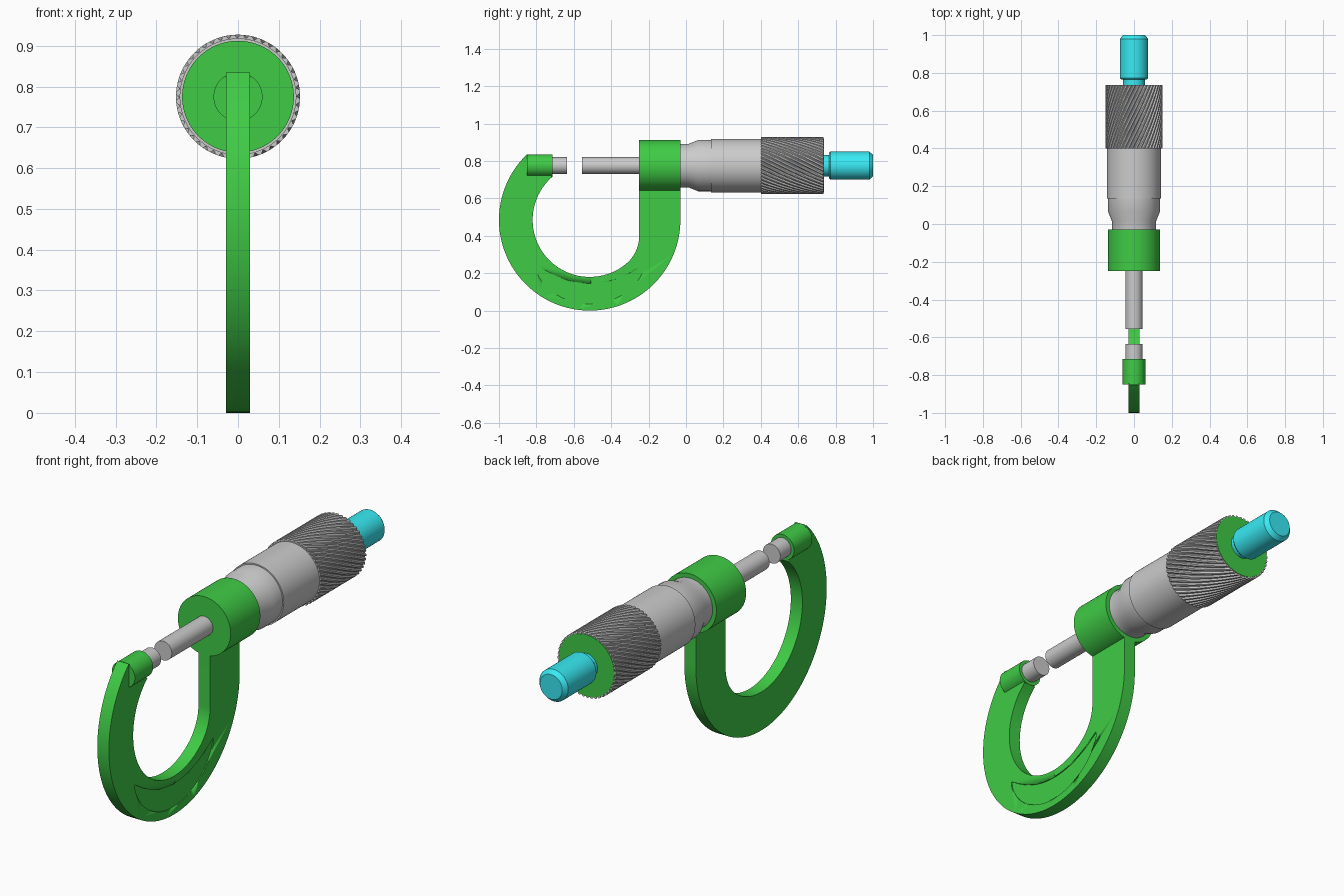
import bpy, bmesh
from math import sin, cos, pi, radians

if "Cube" in bpy.data.objects:
    bpy.data.objects.remove(bpy.data.objects["Cube"])

AXIS_Z = 0.775          # height of the measuring axis
CY, CZ = -0.515, 0.485  # centre of the bow


def material(name, rgb):
    m = bpy.data.materials.new(name)
    m.diffuse_color = (*rgb, 1)
    m.use_nodes = True
    m.node_tree.nodes["Principled BSDF"].inputs["Base Color"].default_value = m.diffuse_color
    return m


GREEN = material("green", (0.05, 0.6, 0.06))
CYAN = material("cyan", (0.04, 0.82, 0.9))


def finish(name, bm, mat=None, angle=30):
    bmesh.ops.recalc_face_normals(bm, faces=bm.faces)
    mesh = bpy.data.meshes.new(name)
    bm.to_mesh(mesh)
    bm.free()
    ob = bpy.data.objects.new(name, mesh)
    bpy.context.collection.objects.link(ob)
    if mat:
        mesh.materials.append(mat)
    bpy.ops.object.select_all(action='DESELECT')
    ob.select_set(True)
    bpy.context.view_layer.objects.active = ob
    bpy.ops.object.shade_smooth_by_angle(angle=radians(angle))
    return ob


def skin(name, rings, mat=None, angle=30):
    """Join rings of points into a closed tube with end caps."""
    bm = bmesh.new()
    rings = [[bm.verts.new(p) for p in ring] for ring in rings]
    n = len(rings[0])
    for a, b in zip(rings, rings[1:]):
        for i in range(n):
            j = (i + 1) % n
            bm.faces.new((a[i], a[j], b[j], b[i]))
    bm.faces.new(rings[0])
    bm.faces.new(rings[-1])
    return finish(name, bm, mat, angle)


def turned(name, profile, mat=None, n=96):
    """Turned part on the measuring axis from (y, radius) pairs."""
    return skin(name, [[(r * sin(2 * pi * i / n), y, AXIS_Z + r * cos(2 * pi * i / n))
                        for i in range(n)] for y, r in profile], mat)


def plate(name, outline, x0, x1, mat=None):
    return skin(name, [[(x, y, z) for y, z in outline] for x in (x0, x1)], mat)


def arc(cy, cz, r, a0, a1, n):
    return [(cy + r * cos(radians(a0 + (a1 - a0) * i / n)),
             cz + r * sin(radians(a0 + (a1 - a0) * i / n))) for i in range(n + 1)]


# C-shaped bow with straight leg under the hub
outline = arc(CY, CZ, 0.485, 134, 360, 72)
outline += [(-0.03, 0.7), (-0.25, 0.7)]
outline += arc(-0.445, 0.40, 0.195, 360, 309.5, 16)
outline += arc(CY, CZ, 0.305, 309.5, 131, 56)[1:]
frame = plate("frame", outline, -0.03, 0.03, GREEN)

# shallow crescent recess on the right face
N = 40
crescent = []
for side, depth in ((1, 0.075), (-1, 0.035)):
    for i in range(N):
        t = -1 + 2 * i / N
        a = radians(270 + 51 * t * side)
        r = 0.375 + side * depth * (1 - t * t) ** 0.75
        crescent.append((CY + r * cos(a), CZ + r * sin(a)))
cutter = plate("recess_cutter", crescent, 0.025, 0.05)
cutter.hide_render = True
mod = frame.modifiers.new("recess", 'BOOLEAN')
mod.operation = 'DIFFERENCE'
mod.solver = 'EXACT'
mod.object = cutter
bpy.context.view_layer.objects.active = frame
bpy.ops.object.modifier_apply(modifier=mod.name)
bpy.data.objects.remove(cutter)

# green bosses on the frame
turned("anvil_boss", [(-0.85, 0.06), (-0.715, 0.06)], GREEN)
turned("hub", [(-0.25, 0.137), (-0.03, 0.137)], GREEN)

# measuring faces
turned("anvil", [(-0.73, 0.045), (-0.635, 0.045)])
turned("spindle", [(-0.555, 0.045), (-0.2, 0.045)])

# sleeve and thimble
turned("sleeve", [(-0.05, 0.117), (0.015, 0.117), (0.065, 0.137), (0.15, 0.137)])
turned("thimble", [(0.135, 0.143), (0.41, 0.143)])

# knurled grip: twisted ring of shallow teeth
TEETH, STEPS = 44, 24
TOOTH = ((0.0, 0.145), (0.25, 0.152), (0.6, 0.152), (0.85, 0.145))
rings = []
for s in range(STEPS + 1):
    f = s / STEPS
    ring = []
    for k in range(TEETH):
        for u, r in TOOTH:
            a = 2 * pi * (k + u) / TEETH + 1.1 * f
            ring.append((r * sin(a), 0.4 + 0.335 * f, AXIS_Z + r * cos(a)))
    rings.append(ring)
skin("knurled_grip", rings, None, 15)
turned("thimble_end_cap", [(0.72, 0.144), (0.737, 0.144)], GREEN)

# ratchet knob
turned("ratchet_neck", [(0.72, 0.057), (0.78, 0.057)], CYAN)
turned("ratchet_knob", [(0.765, 0.069), (0.772, 0.075), (0.98, 0.075), (1.0, 0.058)], CYAN)
